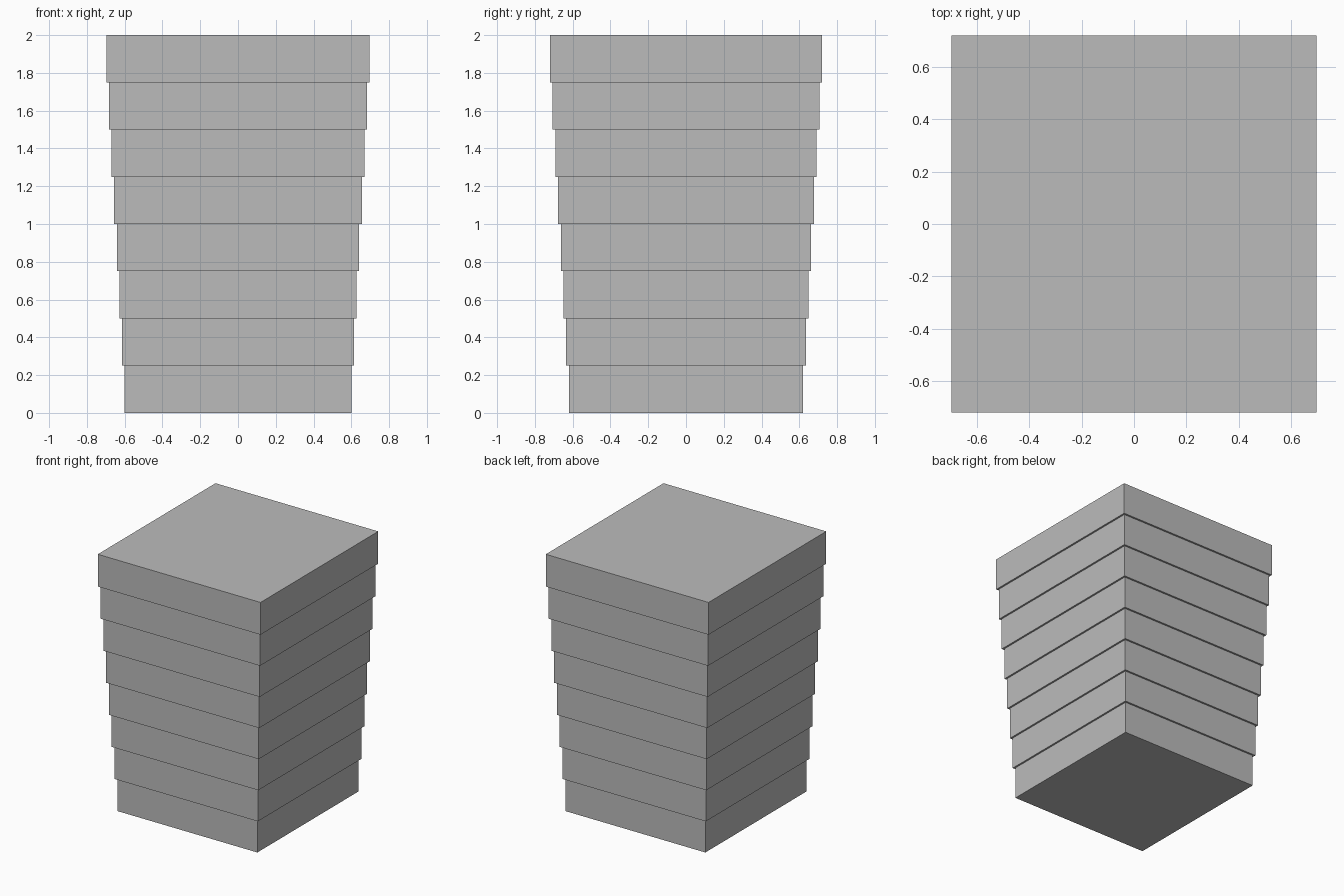
import bpy

if "Cube" in bpy.data.objects:
    bpy.data.objects.remove(bpy.data.objects["Cube"])

# Single grey material
grey = bpy.data.materials.new("grey")
grey.diffuse_color = (0.5, 0.5, 0.5, 1.0)
grey.use_nodes = True
grey.node_tree.nodes["Principled BSDF"].inputs["Base Color"].default_value = grey.diffuse_color

LEVELS = 8
HEIGHT = 2.0 / LEVELS
BOTTOM = (1.20, 1.24)   # width, depth of the lowest slab
TOP = (1.394, 1.44)     # width, depth of the highest slab


def slab(name, width, depth, z):
    bpy.ops.mesh.primitive_cube_add(size=1, location=(0, 0, z + HEIGHT / 2))
    ob = bpy.context.object
    ob.name = name
    ob.scale = (width, depth, HEIGHT)
    bpy.ops.object.transform_apply(location=False, rotation=False, scale=True)
    ob.data.materials.append(grey)


# Stack of slabs, each slightly wider than the one beneath it
for i in range(LEVELS):
    t = i / (LEVELS - 1)
    width, depth = (b + (a - b) * t for b, a in zip(BOTTOM, TOP))
    slab(f"slab_{i + 1}", width, depth, i * HEIGHT)
